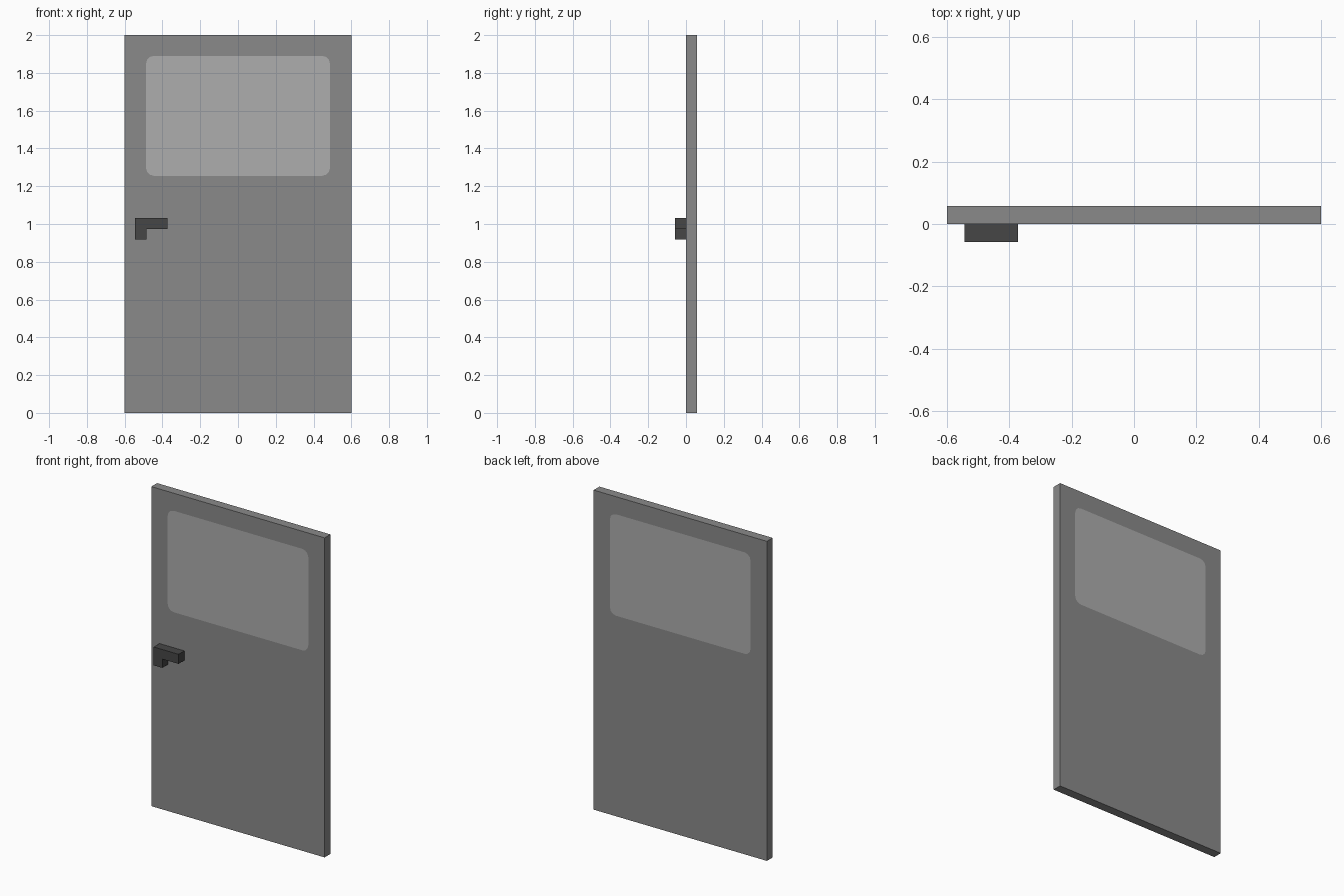
import bpy, bmesh, math

if "Cube" in bpy.data.objects:
    bpy.data.objects.remove(bpy.data.objects["Cube"])

W, H, T = 0.6, 2.0, 0.057                        # half width, height, thickness
WX, Z0, Z1, R, SEG = 0.487, 1.255, 1.89, 0.042, 3  # window size, corner radius


def material(name, v):
    m = bpy.data.materials.new(name)
    m.diffuse_color = (v, v, v, 1)
    m.use_nodes = True
    m.node_tree.nodes["Principled BSDF"].inputs["Base Color"].default_value = m.diffuse_color
    return m


def finish(name, bm, mats):
    bmesh.ops.recalc_face_normals(bm, faces=bm.faces)
    me = bpy.data.meshes.new(name)
    bm.to_mesh(me)
    bm.free()
    for m in mats:
        me.materials.append(m)
    ob = bpy.data.objects.new(name, me)
    bpy.context.collection.objects.link(ob)
    return ob


grey = material("door grey", 0.254)
glass = material("window light grey", 0.423)
dark = material("handle dark grey", 0.061)

# Door panel with a rounded window set flush into both faces
bm = bmesh.new()
corners = [(W, H), (-W, H), (-W, 0), (W, 0)]
centres = [(WX - R, Z1 - R), (-WX + R, Z1 - R), (-WX + R, Z0 + R), (WX - R, Z0 + R)]
outlines = []
for y in (0, T):
    outer = [bm.verts.new((x, y, z)) for x, z in corners]
    arcs = []
    for i, (cx, cz) in enumerate(centres):
        angles = [math.pi / 2 * (i + k / SEG) for k in range(SEG + 1)]
        arcs.append([bm.verts.new((cx + R * math.cos(a), y, cz + R * math.sin(a)))
                     for a in angles])
    for i in range(4):
        for a, b in zip(arcs[i], arcs[i][1:]):
            bm.faces.new((outer[i], b, a))
        j = (i + 1) % 4
        bm.faces.new((outer[i], outer[j], arcs[j][0], arcs[i][-1]))
    bm.faces.new([v for arc in arcs for v in arc]).material_index = 1
    outlines.append(outer)
# Panel edges
front, back = outlines
for i in range(4):
    j = (i + 1) % 4
    bm.faces.new((front[i], front[j], back[j], back[i]))
finish("door_panel", bm, [grey, glass])

# L-shaped handle extruded out of the front
bm = bmesh.new()
profile = [(-0.544, 0.918), (-0.484, 0.918), (-0.484, 0.973),
           (-0.372, 0.973), (-0.372, 1.033), (-0.544, 1.033)]
face = bm.faces.new([bm.verts.new((x, 0, z)) for x, z in profile])
ext = bmesh.ops.extrude_face_region(bm, geom=[face], use_keep_orig=True)
verts = [g for g in ext["geom"] if isinstance(g, bmesh.types.BMVert)]
bmesh.ops.translate(bm, verts=verts, vec=(0, -T, 0))
finish("door_handle", bm, [dark])
